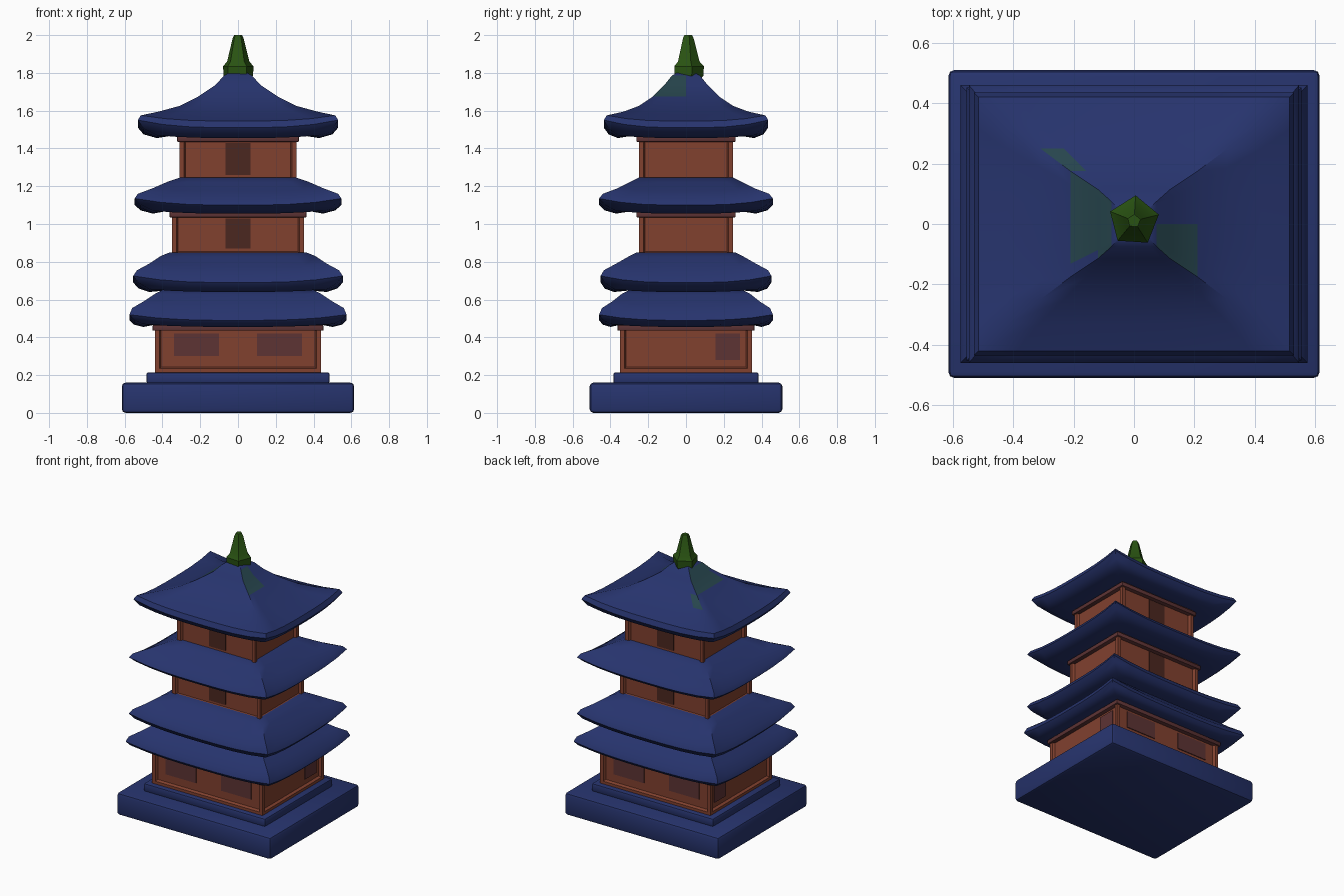
import bpy, bmesh, math
from mathutils import Matrix, Vector

if "Cube" in bpy.data.objects:
    bpy.data.objects.remove(bpy.data.objects["Cube"])


def material(name, rgb):
    m = bpy.data.materials.new(name)
    m.use_nodes = True
    m.diffuse_color = (*rgb, 1)
    m.node_tree.nodes["Principled BSDF"].inputs["Base Color"].default_value = (*rgb, 1)
    return m


BLUE = material("navy blue", (0.02, 0.034, 0.155))
RED = material("brick orange", (0.22, 0.052, 0.028))
DARK = material("dark brown", (0.07, 0.02, 0.014))
PLUM = material("plum brown", (0.11, 0.033, 0.034))
GREEN = material("leaf green", (0.022, 0.085, 0.006))
TEAL = material("dull teal", (0.02, 0.06, 0.075))


def finish(bm, name, mats, angle=35):
    bmesh.ops.recalc_face_normals(bm, faces=bm.faces)
    mesh = bpy.data.meshes.new(name)
    bm.to_mesh(mesh)
    bm.free()
    ob = bpy.data.objects.new(name, mesh)
    bpy.context.collection.objects.link(ob)
    for m in mats:
        mesh.materials.append(m)
    bpy.ops.object.select_all(action="DESELECT")
    ob.select_set(True)
    bpy.context.view_layer.objects.active = ob
    bpy.ops.object.shade_smooth_by_angle(angle=math.radians(angle))
    return ob


def box(name, mat, centre, size, bevel=0):
    bm = bmesh.new()
    bmesh.ops.create_cube(bm, size=1, matrix=Matrix.Translation(centre) @ Matrix.Diagonal((*size, 1)))
    if bevel:
        bmesh.ops.bevel(bm, geom=bm.edges[:], offset=bevel, segments=2, profile=0.5, affect="EDGES")
    return finish(bm, name, [mat])


def loop_points(hx, hy, z, lift, n=8):
    """Rectangle outline whose corners sweep upward by lift."""
    corners = [(-1, -1), (1, -1), (1, 1), (-1, 1)]
    pts = []
    for i, a in enumerate(corners):
        b = corners[(i + 1) % 4]
        for k in range(n):
            t = k / n
            rise = lift * abs(2 * t - 1) ** 3
            x, y = (a[j] + (b[j] - a[j]) * t for j in (0, 1))
            pts.append(Vector((x * hx, y * hy, z + rise)))
    return pts


def roof(name, rings, tint=False):
    bm = bmesh.new()
    loops = [[bm.verts.new(p) for p in loop_points(*r)] for r in rings]
    for lo, hi in zip(loops, loops[1:]):
        for i in range(len(lo)):
            j = (i + 1) % len(lo)
            bm.faces.new((lo[i], lo[j], hi[j], hi[i]))
    bm.faces.new(loops[0][::-1])
    bm.faces.new(loops[-1])
    if tint:
        # Weathered patches on the two side slopes near the peak
        for f in bm.faces:
            c = f.calc_center_median()
            left = 0.07 < c.x < 0.21 and c.y < 0
            right = -0.24 < c.x < -0.07 and c.y > -0.1
            if c.z > 1.62 and abs(f.normal.x) >= 0 and abs(c.x) > abs(c.y) and (left or right):
                f.material_index = 1
    return finish(bm, name, [BLUE, TEAL], 40)


def walls(name, hx, hy, z0, z1):
    """Storey with a shallow framed recess on every side."""
    bm = bmesh.new()
    mat = Matrix.Translation((0, 0, (z0 + z1) / 2)) @ Matrix.Diagonal((2 * hx, 2 * hy, z1 - z0, 1))
    bmesh.ops.create_cube(bm, size=1, matrix=mat)
    bm.normal_update()
    sides = [f for f in bm.faces if abs(f.normal.z) < 0.5]
    bmesh.ops.inset_individual(bm, faces=sides, thickness=0.035, depth=0)
    bmesh.ops.inset_individual(bm, faces=sides, thickness=0.012, depth=-0.018)
    return finish(bm, name, [RED], 30)


# Stone base
box("base_plinth", BLUE, (0, 0, 0.08), (1.23, 1.02, 0.16), 0.02)
box("base_step", BLUE, (0, 0, 0.185), (0.97, 0.77, 0.06), 0.012)

# Storeys: half width, half depth, floor, ceiling
storeys = {"lower": (0.44, 0.35, 0.21, 0.48),
           "middle": (0.35, 0.25, 0.82, 1.08),
           "upper": (0.31, 0.25, 1.21, 1.48)}
for label, (hx, hy, z0, z1) in storeys.items():
    walls(label + "_walls", hx, hy, z0, z1)
    box(label + "_cornice", PLUM, (0, 0, z1 - 0.03), (2 * hx + 0.025, 2 * hy + 0.025, 0.03), 0.005)
    for side, s in (("front", -1), ("back", 1)):
        y = s * (hy - 0.016)
        if label == "lower":
            for k in (-1, 1):
                box(f"{side}_lower_panel", PLUM, (k * 0.22, y, 0.36), (0.24, 0.008, 0.12))
        else:
            box(f"{side}_{label}_door", DARK, (0, y, (z0 + z1) / 2), (0.13, 0.008, z1 - z0 - 0.1))
for s in (-1, 1):
    box("side_lower_panel", PLUM, (s * 0.424, 0.22, 0.35), (0.008, 0.13, 0.14))

# Roof tiers: each ring is half width, half depth, height, corner lift
roof("lowest_roof", [(0.40, 0.31, 0.475, 0), (0.50, 0.40, 0.455, 0.015), (0.55, 0.44, 0.467, 0.025),
                     (0.575, 0.46, 0.49, 0.03), (0.56, 0.445, 0.525, 0.03), (0.50, 0.39, 0.575, 0.015),
                     (0.44, 0.34, 0.625, 0.005), (0.40, 0.30, 0.65, 0)])
roof("second_roof", [(0.36, 0.28, 0.65, 0), (0.47, 0.38, 0.64, 0.015), (0.525, 0.43, 0.658, 0.03),
                     (0.555, 0.452, 0.69, 0.035), (0.535, 0.435, 0.725, 0.03), (0.47, 0.37, 0.775, 0.015),
                     (0.41, 0.30, 0.825, 0.005), (0.36, 0.26, 0.85, 0)])
roof("third_roof", [(0.34, 0.24, 1.075, 0), (0.45, 0.37, 1.055, 0.015), (0.515, 0.43, 1.072, 0.03),
                    (0.547, 0.46, 1.10, 0.035), (0.53, 0.44, 1.13, 0.03), (0.45, 0.36, 1.175, 0.015),
                    (0.37, 0.29, 1.22, 0.005), (0.31, 0.25, 1.245, 0)])
roof("top_roof", [(0.30, 0.24, 1.475, 0), (0.43, 0.36, 1.455, 0.015), (0.50, 0.41, 1.475, 0.03),
                  (0.53, 0.435, 1.51, 0.04), (0.515, 0.42, 1.545, 0.03), (0.42, 0.33, 1.58, 0.015),
                  (0.31, 0.25, 1.62, 0.005), (0.21, 0.175, 1.675, 0), (0.12, 0.115, 1.735, 0),
                  (0.075, 0.075, 1.785, 0), (0.05, 0.05, 1.80, 0)], tint=True)

# Faceted finial
bm = bmesh.new()
profile = [(0.055, 1.75), (0.082, 1.785), (0.085, 1.835), (0.062, 1.86), (0.03, 1.985), (0.022, 2.0)]
rings = []
for r, z in profile:
    angles = [math.tau * k / 5 + 0.25 for k in range(5)]
    rings.append([bm.verts.new((r * math.cos(a), 0.01 + r * math.sin(a), z)) for a in angles])
for lo, hi in zip(rings, rings[1:]):
    for i in range(5):
        j = (i + 1) % 5
        bm.faces.new((lo[i], lo[j], hi[j], hi[i]))
bm.faces.new(rings[0][::-1])
bm.faces.new(rings[-1])
finish(bm, "finial", [GREEN], 25)
